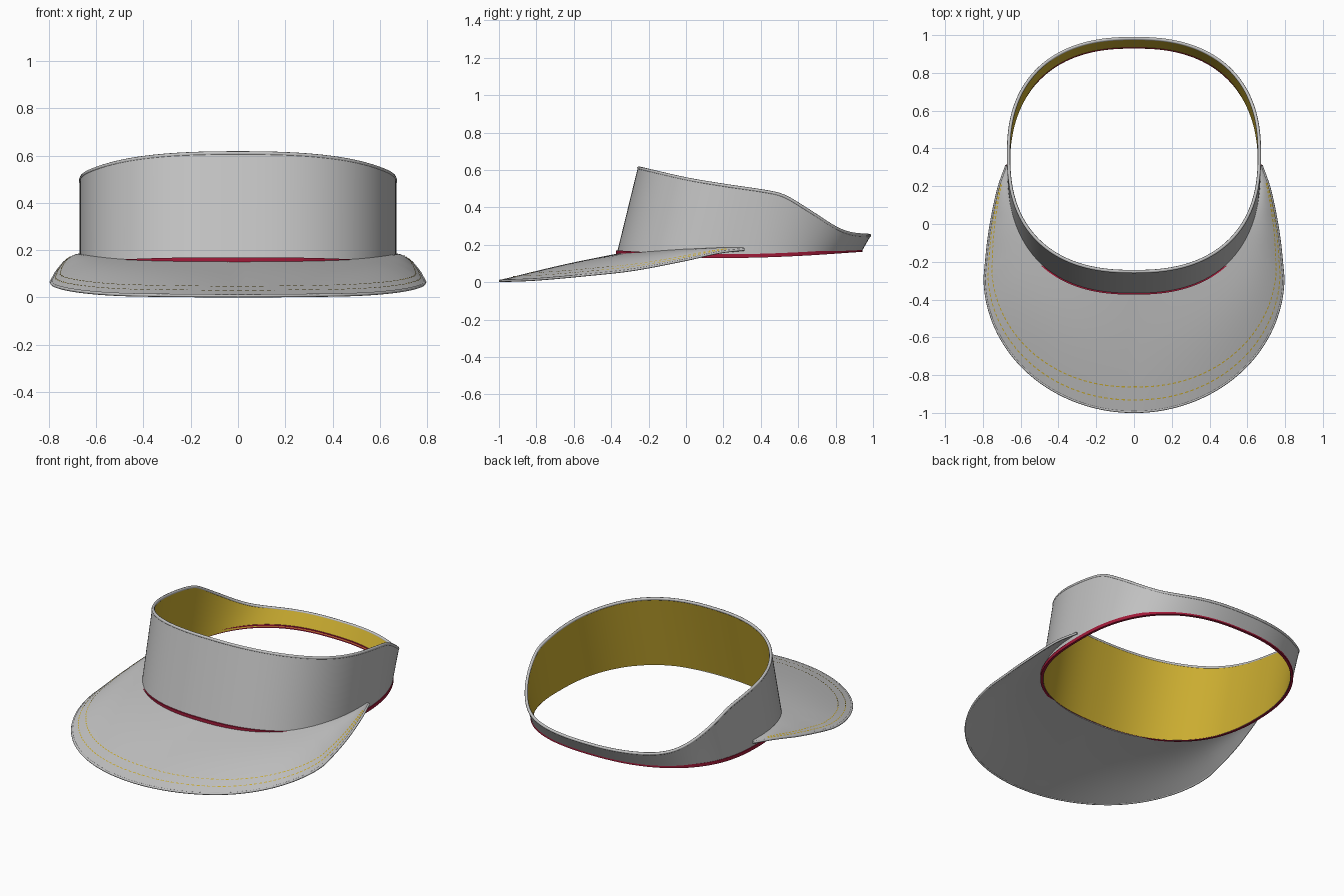
import bpy
import bmesh
import math
from mathutils import Vector

cube = bpy.data.objects.get("Cube")
if cube:
    bpy.data.objects.remove(cube, do_unlink=True)


def material(name, rgb):
    m = bpy.data.materials.new(name)
    m.use_nodes = True
    m.diffuse_color = (*rgb, 1)
    bsdf = m.node_tree.nodes["Principled BSDF"]
    bsdf.inputs["Base Color"].default_value = (*rgb, 1)
    bsdf.inputs["Roughness"].default_value = 0.8
    return m


GREY = material("grey fabric", (0.55, 0.55, 0.55))
YELLOW = material("yellow lining", (0.6, 0.42, 0.03))
RED = material("red sweatband", (0.36, 0.01, 0.04))


def smooth(points, x):
    """Smooth curve through (x, value) points."""
    x = min(max(x, points[0][0]), points[-1][0])
    last = len(points) - 1
    i = next(k for k in range(last) if x <= points[k + 1][0])

    def slope(k):
        a, b = points[max(k - 1, 0)], points[min(k + 1, last)]
        return (b[1] - a[1]) / (b[0] - a[0])

    (x0, y0), (x1, y1) = points[i], points[i + 1]
    h = x1 - x0
    t = (x - x0) / h
    bend = t * (1 - t) * ((1 - t) * (slope(i) * h - (y1 - y0))
                          - t * (slope(i + 1) * h - (y1 - y0)))
    return y0 + t * (y1 - y0) + bend


# Height of each edge along the depth of the visor
BAND_TOP = [(-0.26, 0.612), (0, 0.552), (0.2, 0.518), (0.45, 0.48), (0.53, 0.457),
            (0.65, 0.385), (0.8, 0.29), (0.88, 0.26), (0.99, 0.249)]
BAND_BOTTOM = [(-0.37, 0.15), (-0.2, 0.14), (0, 0.132), (0.3, 0.13), (0.6, 0.14), (0.94, 0.162)]
BRIM_INNER = [(-0.37, 0.153), (-0.26, 0.16), (0, 0.178), (0.3, 0.184)]
BRIM_OUTER = [(-1, 0.012), (-0.8, 0.02), (-0.5, 0.047), (-0.28, 0.072), (0, 0.125),
              (0.1, 0.148), (0.2, 0.168), (0.31, 0.18)]
# Outline of the brim's side, from its rear tip to its widest point
SIDE_X = [(0, 0.675), (0.12, 0.722), (0.25, 0.765), (0.38, 0.79)]
SIDE_Y = [(0, 0.31), (0.12, 0.17), (0.25, -0.05), (0.38, -0.28)]


def ring(angle, centre, depth, inset=0.0):
    """Rounded oval in plan."""
    c, s = math.cos(angle), math.sin(angle)
    x = math.copysign(abs(c) ** 0.833, c) * (0.67 - inset)
    y = math.copysign(abs(s) ** 0.833, s) * (depth - inset)
    return Vector((x, centre + y, 0))


def band_bottom(angle, inset=0.0):
    p = ring(angle, 0.285, 0.655, inset)
    p.z = smooth(BAND_BOTTOM, p.y)
    return p


def band_top(angle, inset=0.0):
    p = ring(angle, 0.365, 0.623, inset)
    p.z = smooth(BAND_TOP, p.y)
    return p


def brim_point(v, t):
    """v runs around the brim from tip to tip, t from band to outer edge."""
    side = 1 if v <= 0.5 else -1
    u = 1 - abs(2 * v - 1)
    angle = -u * math.pi / 2
    low, high = band_bottom(angle, 0.006), band_top(angle, 0.006)
    z = smooth(BRIM_INNER, low.y)
    inner = low.lerp(high, (z - low.z) / (high.z - low.z))
    if u < 0.38:
        outer = Vector((smooth(SIDE_X, u), smooth(SIDE_Y, u), 0))
    else:
        a = (u - 0.38) / 0.62 * math.pi / 2
        outer = Vector((0.79 * math.cos(a), -0.28 - 0.714 * math.sin(a), 0))
    outer.z = smooth(BRIM_OUTER, outer.y)
    p = inner.lerp(outer, t)
    p.z += (0.004 + 0.014 * math.sin(math.pi * u)) * math.sin(math.pi * t)
    p.x *= side
    return p


def finish(obj, thickness=0.0):
    bpy.ops.object.select_all(action="DESELECT")
    obj.select_set(True)
    bpy.context.view_layer.objects.active = obj
    if thickness:
        mod = obj.modifiers.new("thickness", "SOLIDIFY")
        mod.thickness = thickness
        mod.offset = -1
        mod.material_offset = len(obj.data.materials) - 1
        bpy.ops.object.modifier_apply(modifier=mod.name)
    bpy.ops.object.shade_smooth_by_angle(angle=math.radians(40))


def grid_object(name, rows, mats, wrap_i=False, wrap_j=False):
    """Skin a grid of points with quads."""
    bm = bmesh.new()
    verts = [[bm.verts.new(p) for p in row] for row in rows]
    ni, nj = len(rows), len(rows[0])
    for i in range(ni if wrap_i else ni - 1):
        for j in range(nj if wrap_j else nj - 1):
            a, b = verts[i], verts[(i + 1) % ni]
            k = (j + 1) % nj
            bm.faces.new((a[j], b[j], b[k], a[k]))
    mesh = bpy.data.meshes.new(name)
    bm.to_mesh(mesh)
    bm.free()
    for m in mats:
        mesh.materials.append(m)
    obj = bpy.data.objects.new(name, mesh)
    bpy.context.collection.objects.link(obj)
    return obj


def piping(name, points, radius, cyclic):
    curve = bpy.data.curves.new(name, "CURVE")
    curve.dimensions = "3D"
    curve.bevel_depth = radius
    curve.bevel_resolution = 2
    curve.use_fill_caps = True
    spline = curve.splines.new("POLY")
    spline.points.add(len(points) - 1)
    for sp, p in zip(spline.points, points):
        sp.co = (*p, 1)
    spline.use_cyclic_u = cyclic
    curve.materials.append(GREY)
    obj = bpy.data.objects.new(name, curve)
    bpy.context.collection.objects.link(obj)


# Head band: grey outside, yellow lining inside
angles = [2 * math.pi * i / 160 for i in range(160)]
lift = Vector((0, 0, 0.003))
rows = [[(band_bottom(a) + lift).lerp(band_top(a), j / 4) for j in range(5)] for a in angles]
finish(grid_object("head_band", rows, [GREY, YELLOW], wrap_i=True), 0.013)
piping("band_top_piping", [band_top(a, 0.006) for a in angles], 0.009, True)

# Red sweatband strip wrapped around the bottom edge
up = Vector((0, 0, 0.02))
rows = [[band_bottom(a, 0.01), band_bottom(a, -0.004),
         band_bottom(a, -0.004) + up, band_bottom(a, 0.01) + up] for a in angles]
finish(grid_object("sweatband_edge", rows, [RED], wrap_i=True, wrap_j=True))

# Curved brim with piped outer edge
steps = 120
rows = [[brim_point(i / steps, j / 14) for j in range(15)] for i in range(steps + 1)]
finish(grid_object("brim", rows, [GREY]), 0.01)
drop = Vector((0, 0, -0.005))
piping("brim_edge_piping", [row[-1] + drop for row in rows], 0.007, False)

# Two rows of dashed stitching on the brim
for name, front_t, side_t in (("inner_stitching", 0.79, 0.84), ("outer_stitching", 0.9, 0.93)):
    bm = bmesh.new()
    count = 115
    for k in range(count):
        corners = []
        for end in (0, 0.6):
            v = 0.04 + 0.92 * (k + end) / count
            u = 1 - abs(2 * v - 1)
            t = side_t + (front_t - side_t) * u * u
            half = 0.003 / (brim_point(v, 1) - brim_point(v, 0)).length
            corners.append([brim_point(v, t + s * half) + lift for s in (-1, 1)])
        (a, b), (c, d) = corners
        bm.faces.new([bm.verts.new(p) for p in (a, c, d, b)])
    mesh = bpy.data.meshes.new(name)
    bm.to_mesh(mesh)
    bm.free()
    mesh.materials.append(YELLOW)
    bpy.context.collection.objects.link(bpy.data.objects.new(name, mesh))
